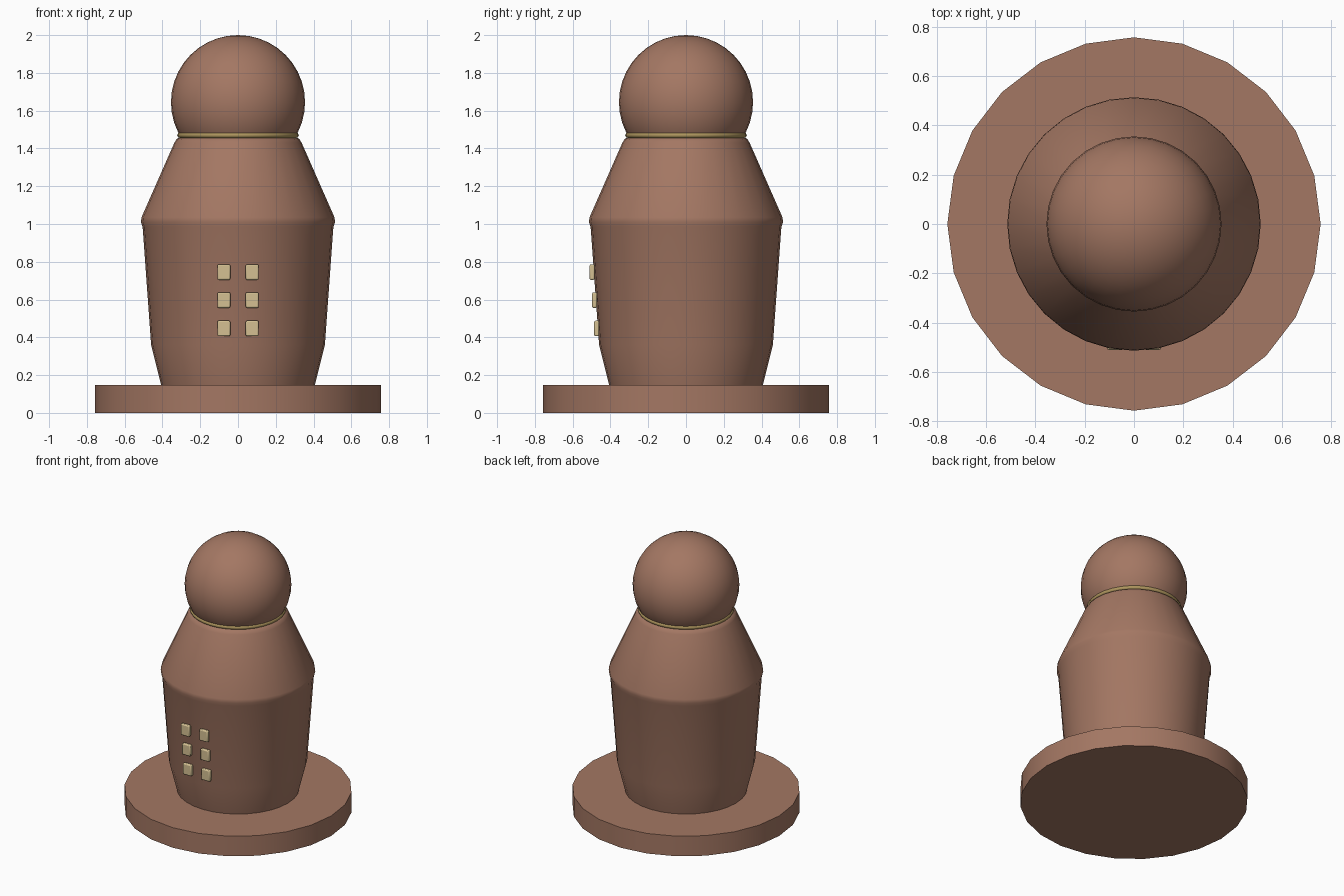
import bpy, math

if "Cube" in bpy.data.objects:
    bpy.data.objects.remove(bpy.data.objects["Cube"])

def material(name, color):
    m = bpy.data.materials.new(name)
    m.diffuse_color = (*color, 1)
    m.use_nodes = True
    m.node_tree.nodes["Principled BSDF"].inputs["Base Color"].default_value = m.diffuse_color
    return m

clay = material("brown clay", (0.37, 0.185, 0.125))
cream = material("cream", (0.66, 0.53, 0.29))
gold = material("dull gold", (0.42, 0.30, 0.11))

def finish(name, mat, smooth=None):
    ob = bpy.context.object
    ob.name = name
    ob.data.materials.append(mat)
    if smooth:
        bpy.ops.object.shade_smooth_by_angle(angle=math.radians(smooth))
    return ob

def lathe(name, profile, sides, mat, smooth):
    """Revolve (radius, z) points around z and close both ends."""
    verts, faces = [], []
    for r, z in profile:
        for i in range(sides):
            a = 2 * math.pi * i / sides
            verts.append((r * math.cos(a), r * math.sin(a), z))
    for k in range(len(profile) - 1):
        for i in range(sides):
            j = (i + 1) % sides
            a, b = k * sides, (k + 1) * sides
            faces.append((a + i, a + j, b + j, b + i))
    faces.append(tuple(reversed(range(sides))))
    faces.append(tuple(range((len(profile) - 1) * sides, len(profile) * sides)))
    me = bpy.data.meshes.new(name)
    me.from_pydata(verts, [], faces)
    ob = bpy.data.objects.new(name, me)
    bpy.context.collection.objects.link(ob)
    bpy.ops.object.select_all(action='DESELECT')
    ob.select_set(True)
    bpy.context.view_layer.objects.active = ob
    return finish(name, mat, smooth)

# Round base slab
lathe("base", [(0.757, 0), (0.757, 0.147)], 24, clay, 30)

# Body with wide shoulders
body = [(0.405, 0.14), (0.46, 0.36), (0.505, 0.985), (0.514, 1.01), (0.511, 1.035),
        (0.337, 1.43), (0.325, 1.45), (0.31, 1.457)]
lathe("body", body, 32, clay, 40)

# Head
bpy.ops.mesh.primitive_uv_sphere_add(segments=32, ring_count=20, radius=0.355, location=(0, 0, 1.645))
finish("head", clay, 40)

# Neck ring
bpy.ops.mesh.primitive_torus_add(major_segments=32, minor_segments=8, major_radius=0.307,
                                 minor_radius=0.015, location=(0, 0, 1.47))
finish("neck_ring", gold, 60)

# Two columns of buttons following the front of the body
for z, y in ((0.745, -0.497), (0.597, -0.484), (0.447, -0.473)):
    for x in (-0.075, 0.075):
        bpy.ops.mesh.primitive_cube_add(size=1, location=(x, y, z))
        ob = bpy.context.object
        ob.scale = (0.068, 0.026, 0.082)
        bpy.ops.object.transform_apply(location=False, rotation=False, scale=True)
        bevel = ob.modifiers.new("soft edges", 'BEVEL')
        bevel.width = 0.007
        bevel.segments = 2
        finish("button", cream, 40)
